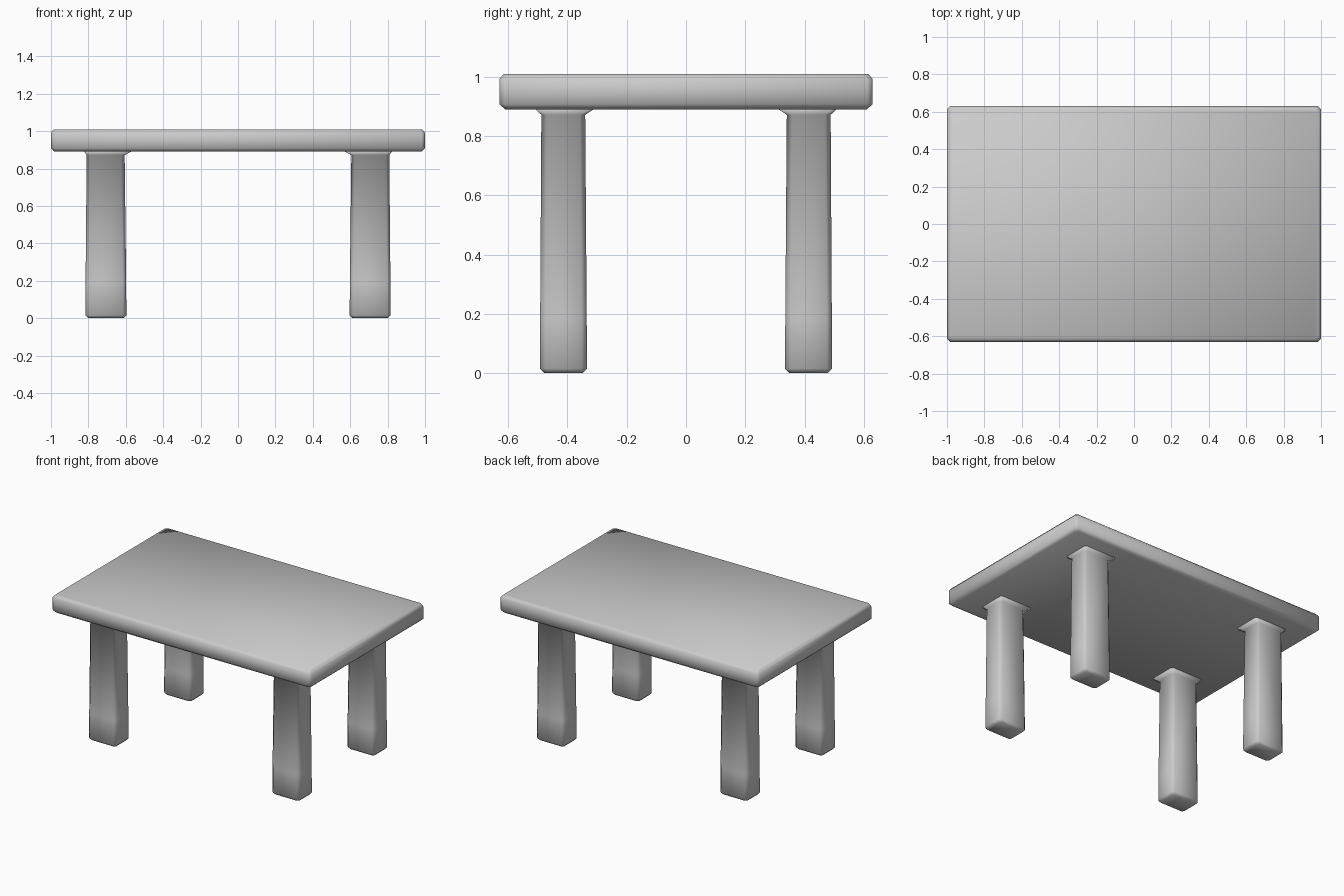
import bpy, bmesh

if "Cube" in bpy.data.objects:
    bpy.data.objects.remove(bpy.data.objects["Cube"])


def ring(bm, x0, x1, y0, y1, z, c):
    """Rectangle with chamfered corners, as eight vertices."""
    pts = [(x0 + c, y0), (x1 - c, y0), (x1, y0 + c), (x1, y1 - c),
           (x1 - c, y1), (x0 + c, y1), (x0, y1 - c), (x0, y0 + c)]
    return [bm.verts.new((x, y, z)) for x, y in pts]


def loft(name, sections, mirror=False):
    """Skin a stack of chamfered rectangles and cap both ends."""
    bm = bmesh.new()
    rings = [ring(bm, *s) for s in sections]
    for a, b in zip(rings, rings[1:]):
        for i in range(8):
            j = (i + 1) % 8
            bm.faces.new((a[i], a[j], b[j], b[i]))
    bm.faces.new(rings[0][::-1])
    bm.faces.new(rings[-1])
    for f in bm.faces:
        f.smooth = True
    bmesh.ops.recalc_face_normals(bm, faces=bm.faces)
    mesh = bpy.data.meshes.new(name)
    bm.to_mesh(mesh)
    bm.free()
    obj = bpy.data.objects.new(name, mesh)
    bpy.context.collection.objects.link(obj)
    if mirror:
        mod = obj.modifiers.new("mirror", 'MIRROR')
        mod.use_axis = (True, True, False)
        mod.use_mirror_merge = False
    return obj


# Tabletop slab with chamfered edges
loft("tabletop", [
    (-0.98, 0.98, -0.61, 0.61, 0.89, 0.015),
    (-1.0, 1.0, -0.63, 0.63, 0.908, 0.018),
    (-1.0, 1.0, -0.63, 0.63, 0.992, 0.018),
    (-0.985, 0.985, -0.615, 0.615, 1.01, 0.015),
])

# Four slightly tapered legs, flaring where they meet the top
loft("legs", [
    (0.612, 0.801, 0.349, 0.478, 0.0, 0.012),
    (0.597, 0.816, 0.334, 0.493, 0.016, 0.018),
    (0.598, 0.815, 0.335, 0.492, 0.19, 0.018),
    (0.606, 0.809, 0.340, 0.488, 0.872, 0.018),
    (0.571, 0.823, 0.311, 0.509, 0.891, 0.012),
], mirror=True)
